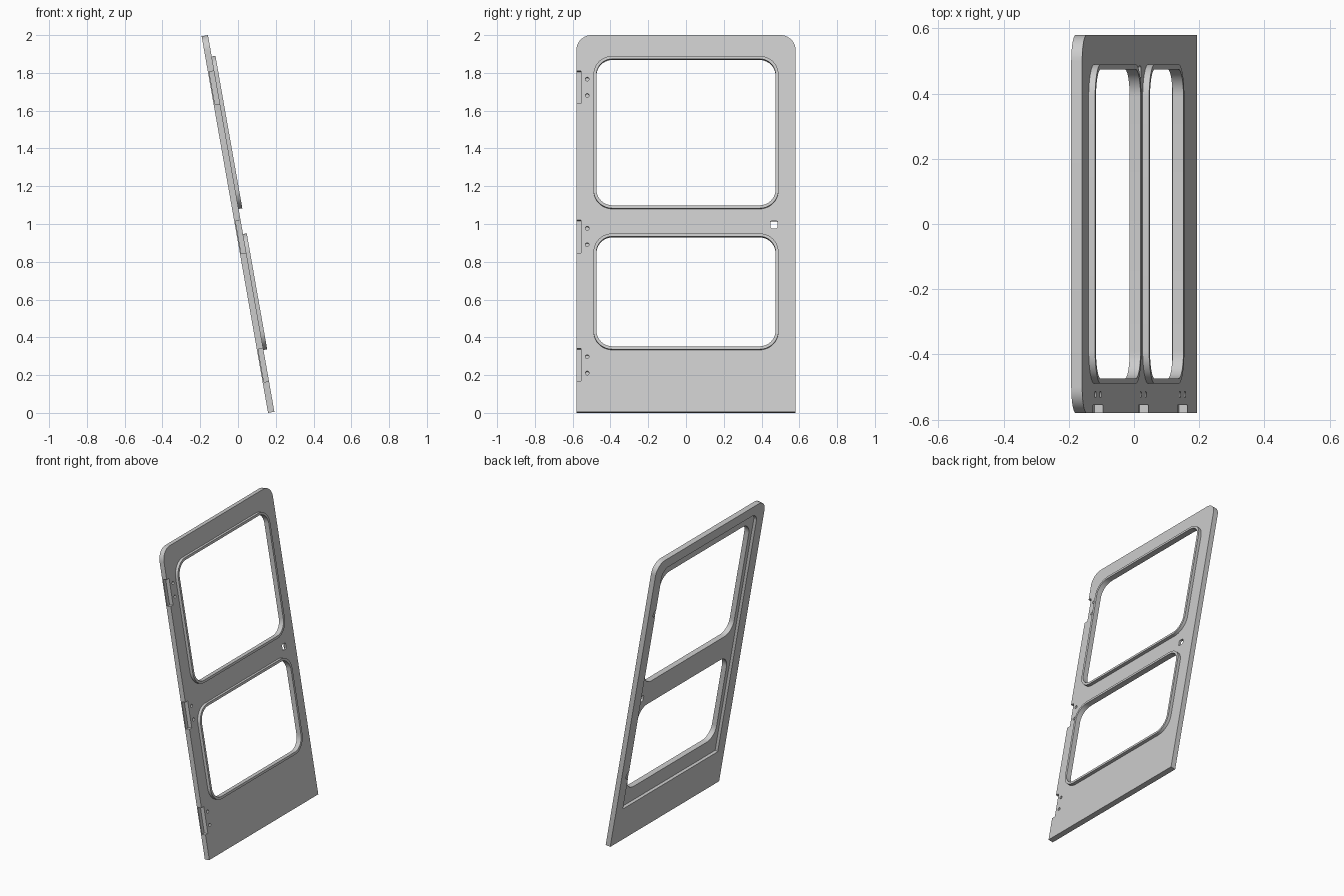
import bpy, bmesh, math
from mathutils import Matrix

if "Cube" in bpy.data.objects:
    bpy.data.objects.remove(bpy.data.objects["Cube"], do_unlink=True)

TILT = math.radians(-10)
HALF = 0.017            # half of the panel thickness
PROUD = 0.037           # outer face of the window frames
PLACE = Matrix.Translation((0, 0, 1)) @ Matrix.Rotation(TILT, 4, 'Y')

grey = bpy.data.materials.new("plain grey")
grey.use_nodes = True
grey.diffuse_color = (0.6, 0.6, 0.6, 1)
grey.node_tree.nodes["Principled BSDF"].inputs["Base Color"].default_value = grey.diffuse_color


def outline(y0, y1, z0, z1, top, bottom, steps=10):
    """Rectangle with rounded top and bottom corners."""
    points = []
    for y, z, sy, sz, start in ((y1, z1, -1, -1, 0), (y0, z1, 1, -1, 90),
                                (y0, z0, 1, 1, 180), (y1, z0, -1, 1, 270)):
        r = top if sz < 0 else bottom
        for i in range(steps + 1 if r else 1):
            a = math.radians(start + 90 * i / steps)
            points.append((y + sy * r + r * math.cos(a), z + sz * r + r * math.sin(a)))
    return points


def prism(name, points, x0, x1):
    """Extrude an outline through the panel thickness."""
    bm = bmesh.new()
    face = bm.faces.new([bm.verts.new((x0, y, z)) for y, z in points])
    new = bmesh.ops.extrude_face_region(bm, geom=[face])["geom"]
    bmesh.ops.translate(bm, vec=(x1 - x0, 0, 0),
                        verts=[v for v in new if isinstance(v, bmesh.types.BMVert)])
    bmesh.ops.recalc_face_normals(bm, faces=bm.faces)
    mesh = bpy.data.meshes.new(name)
    bm.to_mesh(mesh)
    bm.free()
    mesh.materials.append(grey)
    obj = bpy.data.objects.new(name, mesh)
    bpy.context.collection.objects.link(obj)
    return obj


def box(name, y0, y1, z0, z1, x0, x1, r=0.0):
    return prism(name, outline(y0, y1, z0, z1, r, r), x0, x1)


def disc(name, y, z, r, x0, x1):
    return box(name, y - r, y + r, z - r, z + r, x0, x1, r * 0.99)


def cut(target, cutter):
    """Subtract the cutter and remove it."""
    mod = target.modifiers.new("cut", 'BOOLEAN')
    mod.operation, mod.solver, mod.object = 'DIFFERENCE', 'EXACT', cutter
    bpy.context.view_layer.objects.active = target
    bpy.ops.object.modifier_apply(modifier=mod.name)
    bpy.data.objects.remove(cutter, do_unlink=True)


# Door panel with rounded top corners
panel = prism("door_panel", outline(-0.58, 0.58, -1.0125, 1.0125, 0.08, 0), -HALF, HALF)

# Shallow recess in the back
cut(panel, prism("recess", outline(-0.505, 0.505, -0.77, 0.945, 0.06, 0), -0.1, 0.003))

# Window openings with raised frames
WIDE, RIM, ROUND = 0.49, 0.016, 0.1
parts = [panel]
for name, z0, z1 in (("upper", 0.078, 0.897), ("lower", -0.68, -0.057)):
    frame = box(name + "_window_frame", -WIDE, WIDE, z0, z1, HALF, PROUD, ROUND)
    for part in (panel, frame):
        cut(part, box("opening", -WIDE + RIM, WIDE - RIM, z0 + RIM, z1 - RIM,
                      -0.1, 0.1, ROUND - RIM))
    parts.append(frame)

# Hinge notches with two screw holes each
for z in (0.732, -0.07, -0.76):
    cut(panel, box("notch", -0.7, -0.555, z - 0.088, z + 0.088, -0.01, 0.1))
    for dz in (-0.044, 0.044):
        cut(panel, disc("screw_hole", -0.523, z + dz, 0.01, 0, 0.1))

# Square latch hole
cut(panel, box("latch_hole", 0.447, 0.485, -0.026, 0.014, -0.1, 0.1, 0.008))

# Rounded pockets in the back rim
for z in (0.63, -0.53):
    cut(panel, disc("pocket", 0.505, z, 0.025, -0.1, 0.003))

# Lean the door and shade it
for part in parts:
    part.data.transform(PLACE)
    bpy.ops.object.select_all(action='DESELECT')
    part.select_set(True)
    bpy.context.view_layer.objects.active = part
    bpy.ops.object.shade_smooth_by_angle(angle=math.radians(30))
